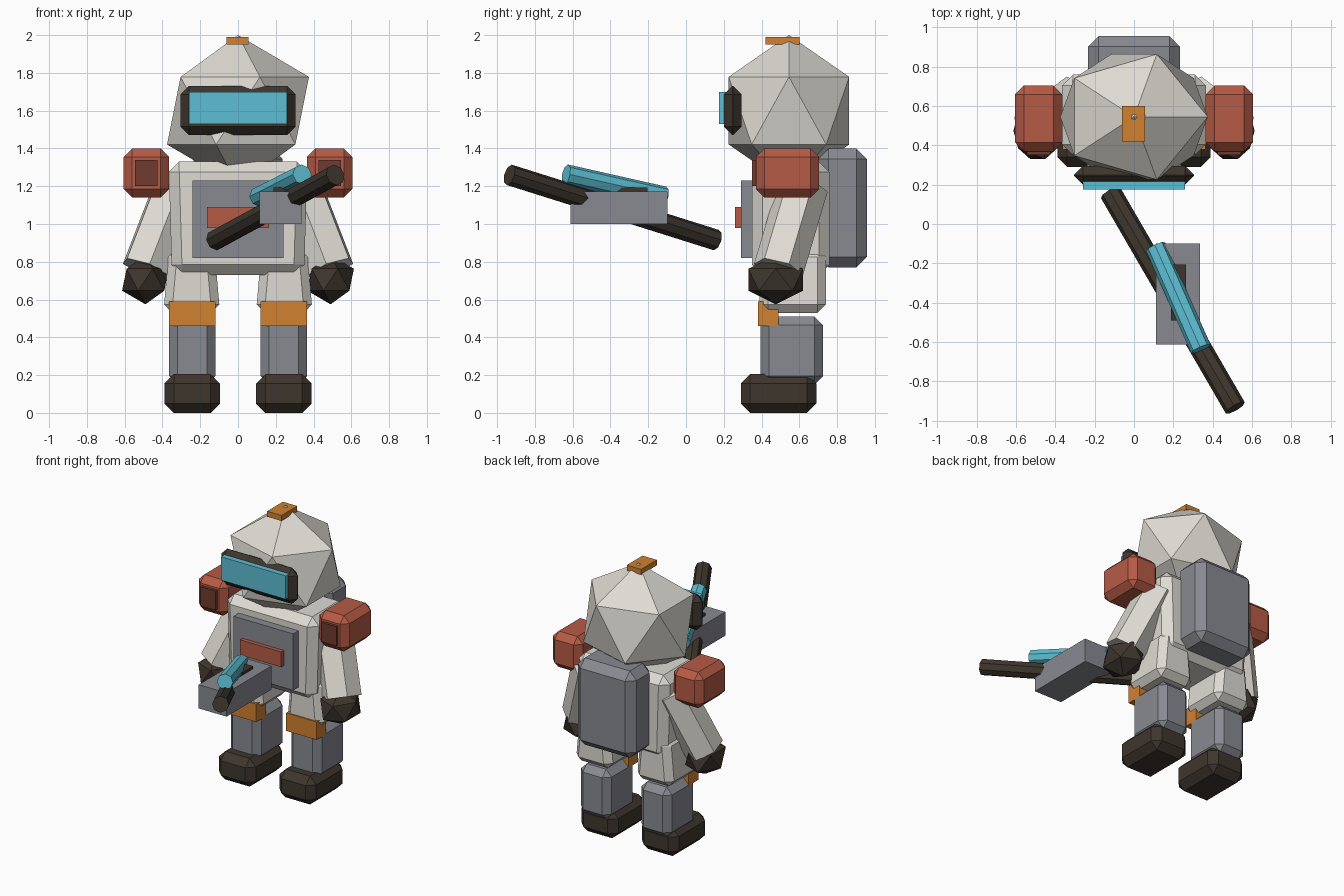
import bpy, bmesh
from mathutils import Vector, Matrix

cube = bpy.data.objects.get("Cube")
if cube:
    bpy.data.objects.remove(cube, do_unlink=True)


def material(name, rgb):
    m = bpy.data.materials.new(name)
    m.use_nodes = True
    m.diffuse_color = (*rgb, 1)
    m.node_tree.nodes["Principled BSDF"].inputs["Base Color"].default_value = (*rgb, 1)
    return m


WHITE = material("suit white", (0.73, 0.71, 0.65))
GRAY = material("panel gray", (0.25, 0.255, 0.285))
DARK = material("rubber dark", (0.048, 0.037, 0.027))
CYAN = material("glass cyan", (0.11, 0.52, 0.66))
ORANGE = material("marker orange", (0.64, 0.22, 0.03))
RED = material("armour red", (0.47, 0.105, 0.06))
MAROON = material("badge maroon", (0.16, 0.045, 0.03))


def finish(name, bm, mat):
    bmesh.ops.recalc_face_normals(bm, faces=bm.faces)
    mesh = bpy.data.meshes.new(name)
    bm.to_mesh(mesh)
    bm.free()
    mesh.materials.append(mat)
    ob = bpy.data.objects.new(name, mesh)
    bpy.context.collection.objects.link(ob)
    return ob


def box(name, mat, xs, ys, zs, chamfer=0, taper=1):
    """Box between limits; taper scales the width of the top."""
    bm = bmesh.new()
    bmesh.ops.create_cube(bm, size=1)
    size = Vector((xs[1] - xs[0], ys[1] - ys[0], zs[1] - zs[0]))
    centre = Vector((sum(xs), sum(ys), sum(zs))) / 2
    for v in bm.verts:
        if v.co.z > 0:
            v.co.x *= taper
        v.co = v.co * size + centre
    if chamfer:
        bmesh.ops.bevel(bm, geom=bm.edges[:], offset=chamfer, segments=1,
                        affect='EDGES', clamp_overlap=True)
    return finish(name, bm, mat)


def rod(name, mat, start, end, radius, sides=8):
    bm = bmesh.new()
    a, b = Vector(start), Vector(end)
    axis = b - a
    place = Matrix.Translation((a + b) / 2) @ axis.to_track_quat('Z', 'Y').to_matrix().to_4x4()
    bmesh.ops.create_cone(bm, cap_ends=True, segments=sides, radius1=radius,
                          radius2=radius, depth=axis.length, matrix=place)
    return finish(name, bm, mat)


def faceted_ball(name, mat, centre, radii):
    bm = bmesh.new()
    place = Matrix.Translation(centre) @ Matrix.Diagonal((*radii, 1))
    bmesh.ops.create_icosphere(bm, subdivisions=1, radius=1, matrix=place)
    return finish(name, bm, mat)


# Head, visor and top marker
faceted_ball("helmet", WHITE, (0, 0.545, 1.6), (0.42, 0.375, 0.4))
box("visor_frame", DARK, (-0.305, 0.305), (0.2, 0.295), (1.47, 1.73), 0.045)
box("visor_glass", CYAN, (-0.26, 0.26), (0.175, 0.25), (1.53, 1.7))
box("helmet_marker", ORANGE, (-0.06, 0.055), (0.42, 0.6), (1.95, 1.99))

# Torso, chest plate and backpack
box("torso", WHITE, (-0.35, 0.35), (0.35, 0.76), (0.73, 1.33), 0.055, 1.05)
box("chest_plate", GRAY, (-0.24, 0.24), (0.29, 0.4), (0.82, 1.23))
box("chest_badge", RED, (-0.165, 0.165), (0.26, 0.32), (0.98, 1.09))
box("backpack", GRAY, (-0.235, 0.235), (0.7, 0.957), (0.77, 1.4), 0.055)


def span(side, inner, outer):
    return sorted((side * inner, side * outer))


# Limbs on both sides
for label, s in (("right", -1), ("left", 1)):
    box(label + "_shoulder", RED, span(s, 0.365, 0.605), (0.37, 0.705), (1.14, 1.4), 0.045)
    box(label + "_shoulder_badge", MAROON, span(s, 0.425, 0.545), (0.35, 0.4), (1.2, 1.34))
    rod(label + "_arm", WHITE, (s * 0.49, 0.49, 0.76), (s * 0.32, 0.62, 1.2), 0.135, 6)
    faceted_ball(label + "_hand", DARK, (s * 0.49, 0.475, 0.705), (0.138, 0.17, 0.13))
    box(label + "_thigh", WHITE, span(s, 0.095, 0.395), (0.39, 0.74), (0.53, 0.87), 0.045, 0.8)
    box(label + "_knee_pad", ORANGE, span(s, 0.12, 0.365), (0.38, 0.49), (0.46, 0.59))
    box(label + "_shin", GRAY, span(s, 0.12, 0.365), (0.395, 0.725), (0.15, 0.51), 0.045)
    box(label + "_foot", DARK, span(s, 0.095, 0.39), (0.29, 0.69), (0, 0.205), 0.05)

# Floating tool: body, long rod, sight tube and rail
box("tool_body", GRAY, (0.113, 0.337), (-0.612, -0.098), (1.0, 1.172))
box("tool_rail", DARK, (0.187, 0.265), (-0.49, -0.205), (1.1, 1.192))
rod("tool_rod", DARK, (-0.12, 0.16, 0.915), (0.515, -0.935, 1.26), 0.056)
rod("tool_tube", CYAN, (0.11, -0.115, 1.145), (0.34, -0.635, 1.262), 0.054)
